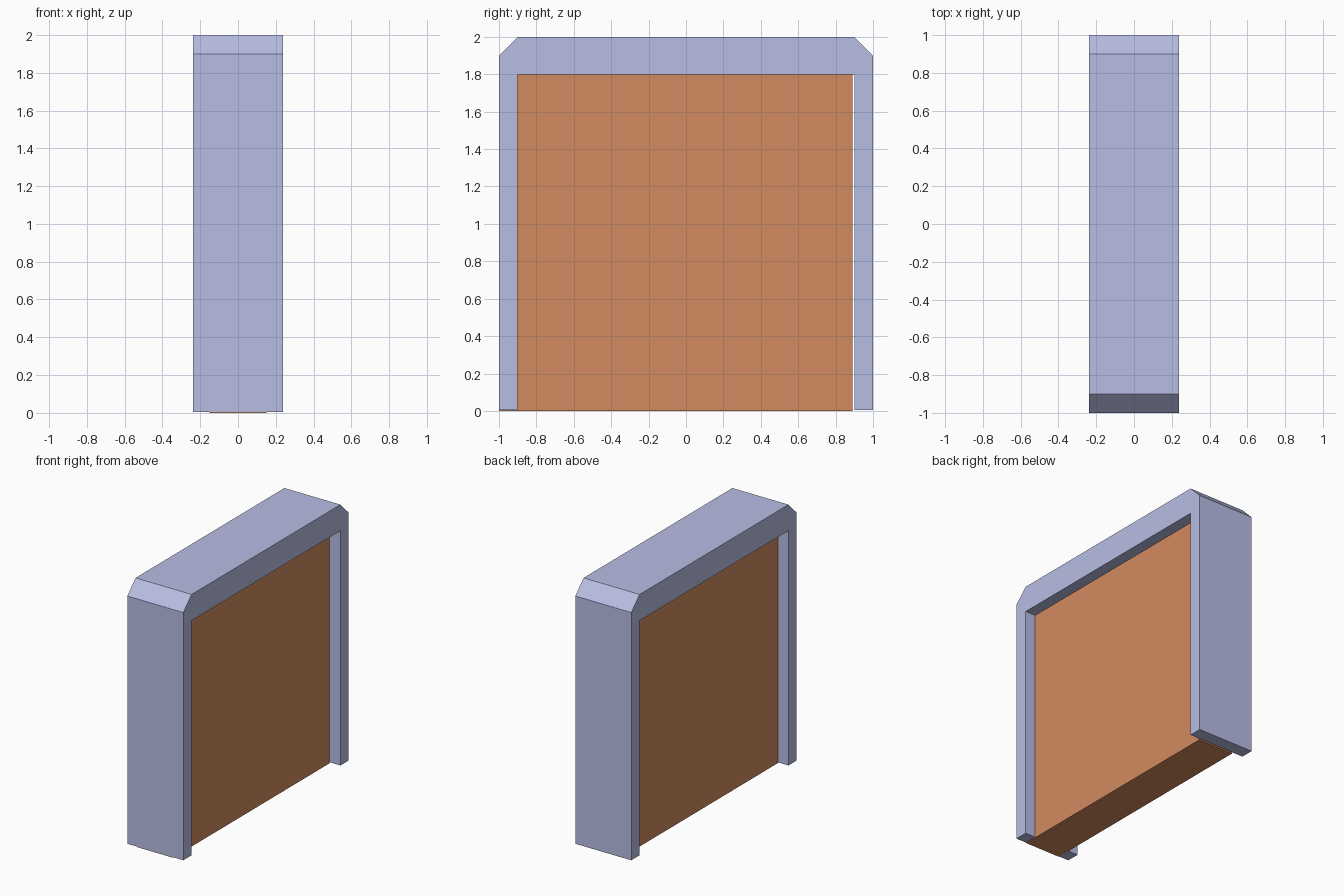
import bpy, bmesh

if "Cube" in bpy.data.objects:
    bpy.data.objects.remove(bpy.data.objects["Cube"])


def material(name, rgb):
    m = bpy.data.materials.new(name)
    m.diffuse_color = (*rgb, 1.0)
    m.use_nodes = True
    m.node_tree.nodes["Principled BSDF"].inputs["Base Color"].default_value = m.diffuse_color
    return m


def extrude_profile(name, profile, half_depth, mat):
    """Extrude a closed (y, z) outline along x, centred on x = 0."""
    bm = bmesh.new()
    face = bm.faces.new([bm.verts.new((-half_depth, y, z)) for y, z in profile])
    ext = bmesh.ops.extrude_face_region(bm, geom=[face], use_keep_orig=True)
    verts = [g for g in ext["geom"] if isinstance(g, bmesh.types.BMVert)]
    bmesh.ops.translate(bm, verts=verts, vec=(2 * half_depth, 0, 0))
    bmesh.ops.recalc_face_normals(bm, faces=bm.faces)
    mesh = bpy.data.meshes.new(name)
    bm.to_mesh(mesh)
    bm.free()
    mesh.materials.append(mat)
    obj = bpy.data.objects.new(name, mesh)
    bpy.context.collection.objects.link(obj)
    return obj


frame_mat = material("pale blue frame", (0.479, 0.515, 0.776))
door_mat = material("orange brown door", (0.651, 0.258, 0.119))

# Door frame: upside-down U with chamfered top corners
base = 0.004
half = [(1.0, base), (1.0, 1.9), (0.9, 2.0)]
inner = [(0.9, 1.8), (0.9, base)]
outline = half + [(-y, z) for y, z in reversed(half)]
outline += [(-y, z) for y, z in reversed(inner)] + inner
extrude_profile("door_frame", outline, 0.237, frame_mat)

# Door slab: hinge edge sits inside one jamb, narrow gap on the latch side
slab = [(-0.999, 0.0), (0.89, 0.0), (0.89, 1.802), (-0.999, 1.802)]
extrude_profile("door_slab", slab, 0.15, door_mat)
